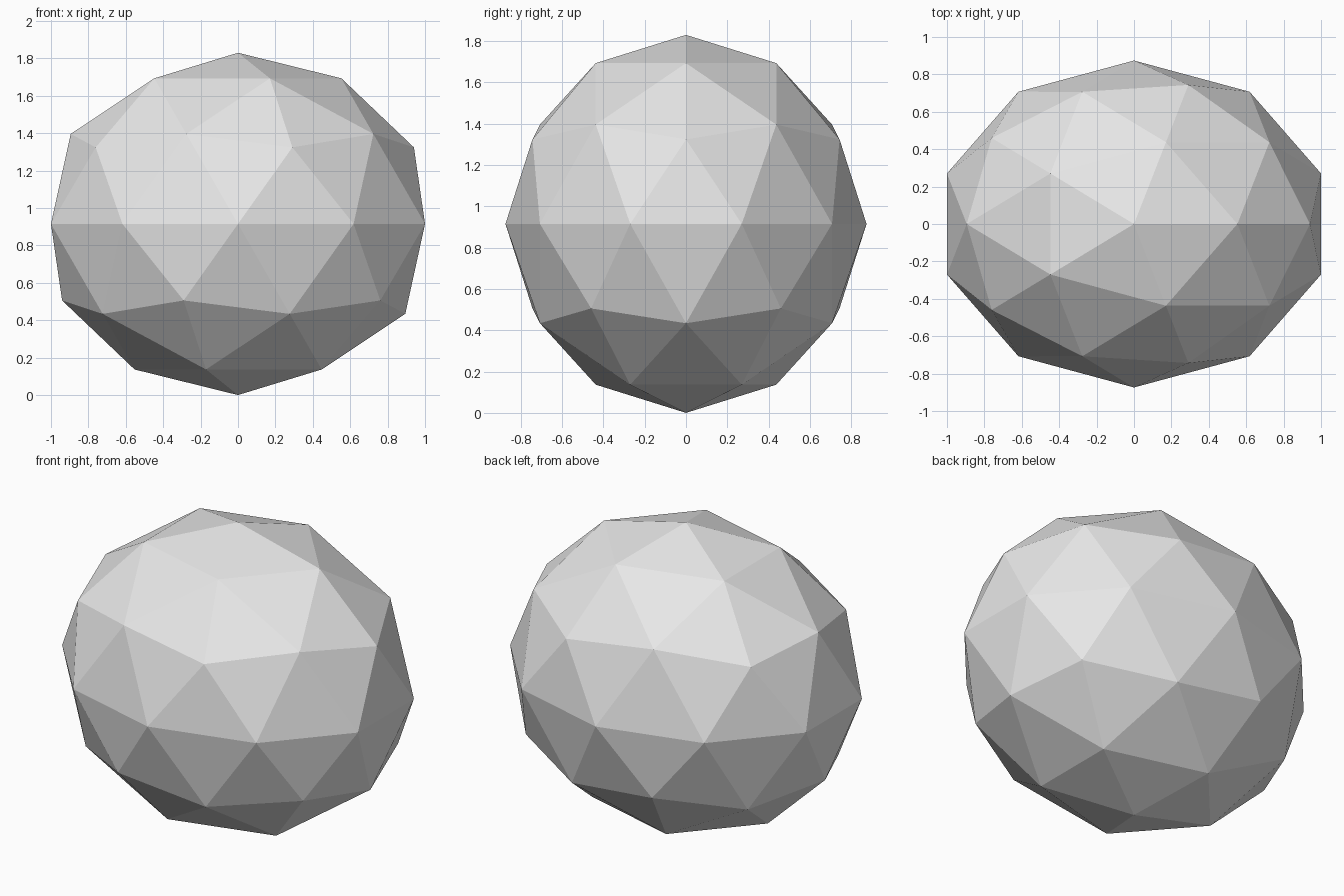
import bpy

# Remove the default object
cube = bpy.data.objects.get("Cube")
if cube:
    bpy.data.objects.remove(cube, do_unlink=True)

# Plain light grey stone colour
grey = bpy.data.materials.new("light_grey")
grey.use_nodes = True
colour = (0.8, 0.8, 0.8, 1.0)
grey.diffuse_color = colour
grey.node_tree.nodes["Principled BSDF"].inputs["Base Color"].default_value = colour

# Faceted boulder: a low-poly icosphere stretched into an ellipsoid on the ground
radii = (1.0515, 0.874, 0.915)
bpy.ops.mesh.primitive_ico_sphere_add(subdivisions=2, radius=1.0, location=(0, 0, 0))
boulder = bpy.context.object
boulder.name = "faceted_boulder"
for v in boulder.data.vertices:
    v.co = [c * r for c, r in zip(v.co, radii)]
boulder.location.z = radii[2]
boulder.data.materials.append(grey)
bpy.ops.object.shade_flat()
